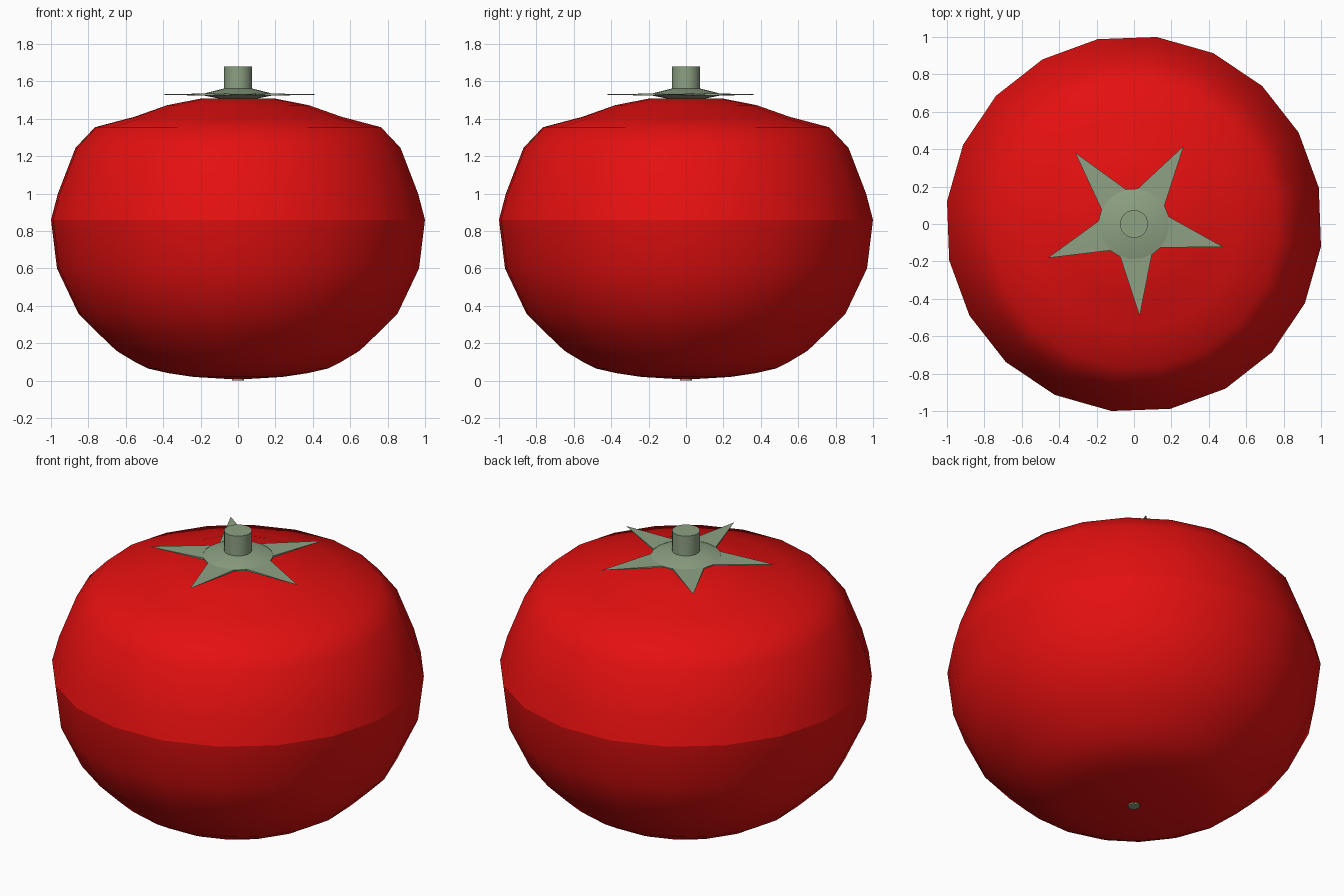
import bpy, bmesh, math

if "Cube" in bpy.data.objects:
    bpy.data.objects.remove(bpy.data.objects["Cube"])

RED = bpy.data.materials.new("red_skin")
RED.diffuse_color = (0.78, 0.005, 0.005, 1)
RED.use_nodes = True
RED.node_tree.nodes["Principled BSDF"].inputs["Base Color"].default_value = RED.diffuse_color
GREEN = bpy.data.materials.new("leaf_green")
GREEN.diffuse_color = (0.27, 0.36, 0.23, 1)
GREEN.use_nodes = True
GREEN.node_tree.nodes["Principled BSDF"].inputs["Base Color"].default_value = GREEN.diffuse_color
N = 20
START = math.radians(11.1)


def finish(bm, name, mat, angle):
    bmesh.ops.recalc_face_normals(bm, faces=bm.faces)
    me = bpy.data.meshes.new(name)
    bm.to_mesh(me)
    bm.free()
    ob = bpy.data.objects.new(name, me)
    bpy.context.collection.objects.link(ob)
    me.materials.append(mat)
    bpy.ops.object.select_all(action='DESELECT')
    ob.select_set(True)
    bpy.context.view_layer.objects.active = ob
    bpy.ops.object.shade_smooth_by_angle(angle=math.radians(angle))
    return ob


def ring(bm, r, z, start, n):
    return [bm.verts.new((r * math.cos(start + i * math.tau / n),
                          r * math.sin(start + i * math.tau / n), z)) for i in range(n)]


def lathe(name, profile, mat, start=START, n=N, angle=50, cap_low=True, cap_high=True):
    """Revolve (radius, height) points, listed bottom to top."""
    bm = bmesh.new()
    rings = [ring(bm, r, z, start, n) for r, z in profile]
    for a, b in zip(rings, rings[1:]):
        for i in range(n):
            j = (i + 1) % n
            bm.faces.new((a[i], a[j], b[j], b[i]))
    if cap_low:
        bm.faces.new(rings[0][::-1])
    if cap_high:
        bm.faces.new(rings[-1])
    return finish(bm, name, mat, angle)


# Fruit: upper and lower halves with a shading break at the widest ring
lathe("fruit_lower", [(0.04, 0.008), (0.24, 0.02), (0.375, 0.04), (0.485, 0.065),
                      (0.555, 0.10), (0.655, 0.16), (0.75, 0.25), (0.86, 0.36),
                      (0.975, 0.60), (1.007, 0.86)], RED, cap_high=False)
lathe("fruit_upper", [(1.007, 0.86), (0.97, 1.0), (0.875, 1.245), (0.77, 1.355),
                      (0.56, 1.41), (0.38, 1.473), (0.20, 1.508)], RED, cap_low=False)

# Blossom end spot underneath
lathe("blossom_spot", [(0.032, 0.0), (0.032, 0.02)], GREEN, n=12)

# Stem and its domed collar
lathe("stem", [(0.075, 1.50), (0.075, 1.68)], GREEN)
STAR = math.radians(57.5)
lathe("collar", [(0.10, 1.508), (0.19, 1.526), (0.19, 1.533), (0.075, 1.562)],
      GREEN, start=STAR - math.radians(27))

# Five pointed sepals around the collar
bm = bmesh.new()
for k in range(5):
    a = STAR + k * math.tau / 5
    tip = bm.verts.new((0.495 * math.cos(a), 0.495 * math.sin(a), 1.53))
    low, high = [], []
    for d in (-27, -9, 9, 27):
        t = a + math.radians(d)
        for row, z in ((low, 1.524), (high, 1.535)):
            row.append(bm.verts.new((0.188 * math.cos(t), 0.188 * math.sin(t), z)))
    for i in range(3):
        bm.faces.new((high[i], tip, high[i + 1]))
        bm.faces.new((low[i + 1], tip, low[i]))
        bm.faces.new((low[i], high[i], high[i + 1], low[i + 1]))
    bm.faces.new((low[0], tip, high[0]))
    bm.faces.new((high[3], tip, low[3]))
finish(bm, "sepals", GREEN, 30)
